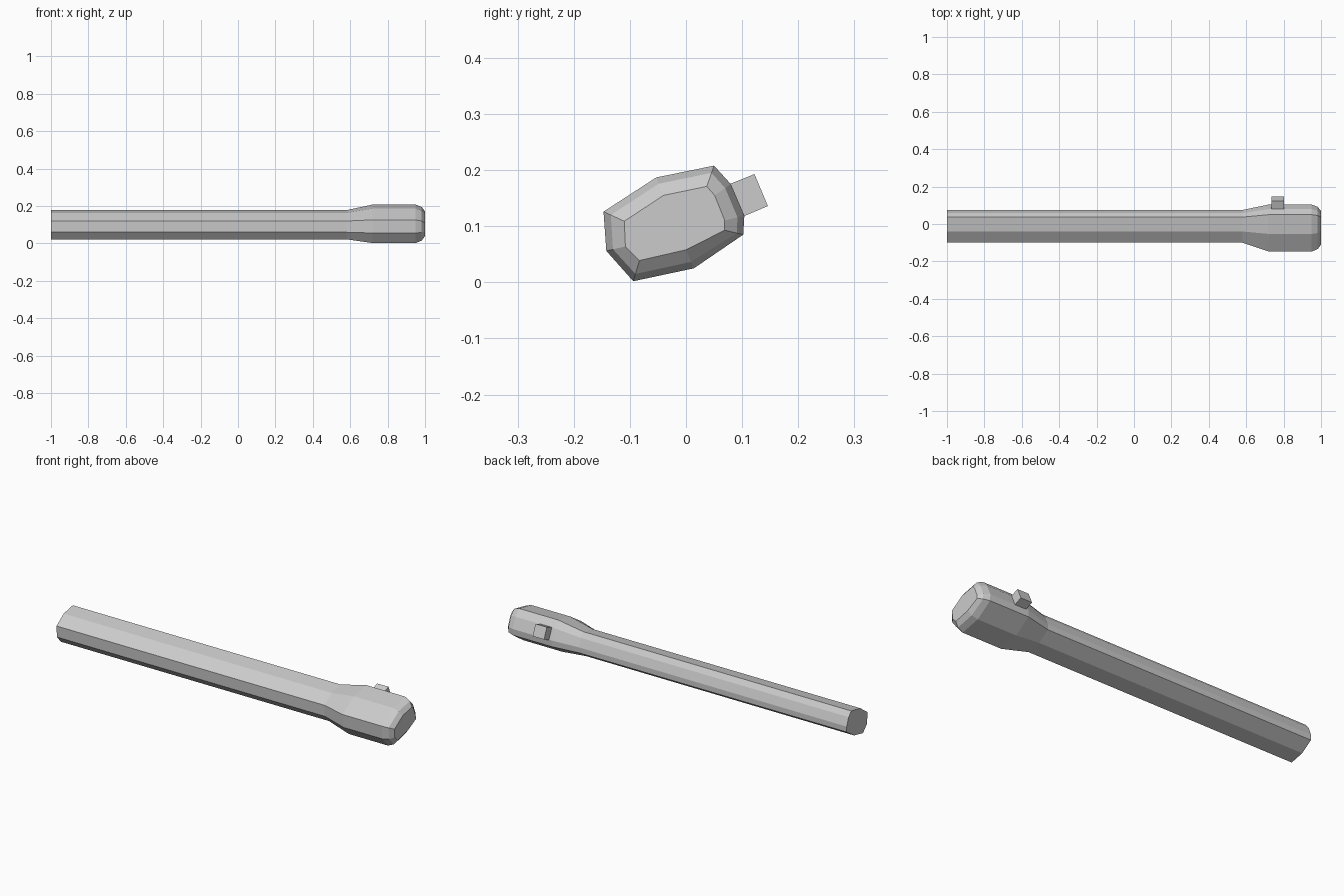
import bpy, bmesh

if "Cube" in bpy.data.objects:
    bpy.data.objects.remove(bpy.data.objects["Cube"])

# Cross-sections as (y, z), matching point for point
SHAFT = [(.037, .178), (-.04, .163), (-.1, .12), (-.097, .06), (-.063, .022),
         (.012, .038), (.075, .08), (.075, .109), (.058, .153)]
HEAD = [(.05, .208), (-.053, .187), (-.147, .126), (-.142, .056), (-.094, .002),
        (.014, .025), (.102, .085), (.104, .119), (.08, .175)]
CAP = [(.037, .171), (-.04, .155), (-.11, .109), (-.108, .064), (-.083, .039),
       (0, .058), (.069, .093), (.069, .11), (.051, .155)]


def mix(a, b, t):
    return [(p[0] + (q[0] - p[0]) * t, p[1] + (q[1] - p[1]) * t) for p, q in zip(a, b)]


def loft(name, sections):
    """Skin a row of (x, profile) sections and cap both ends."""
    bm = bmesh.new()
    rings = [[bm.verts.new((x, y, z)) for y, z in prof] for x, prof in sections]
    n = len(rings[0])
    for a, b in zip(rings, rings[1:]):
        for i in range(n):
            j = (i + 1) % n
            bm.faces.new((a[i], a[j], b[j], b[i]))
    bm.faces.new(rings[0])
    bm.faces.new(rings[-1])
    bmesh.ops.recalc_face_normals(bm, faces=bm.faces)
    mesh = bpy.data.meshes.new(name)
    bm.to_mesh(mesh)
    bm.free()
    obj = bpy.data.objects.new(name, mesh)
    bpy.context.collection.objects.link(obj)
    return obj


# Handle tube flaring into the wide bevelled head
loft("torch_body", [(-1, SHAFT), (.58, SHAFT), (.72, HEAD), (.95, HEAD),
                    (.982, mix(HEAD, CAP, .35)), (1, CAP)])

# Switch block standing on the tilted side of the head
SWITCH = [(.07, .172), (.122, .193), (.146, .136), (.094, .114)]
loft("switch_button", [(.735, SWITCH), (.802, SWITCH)])
